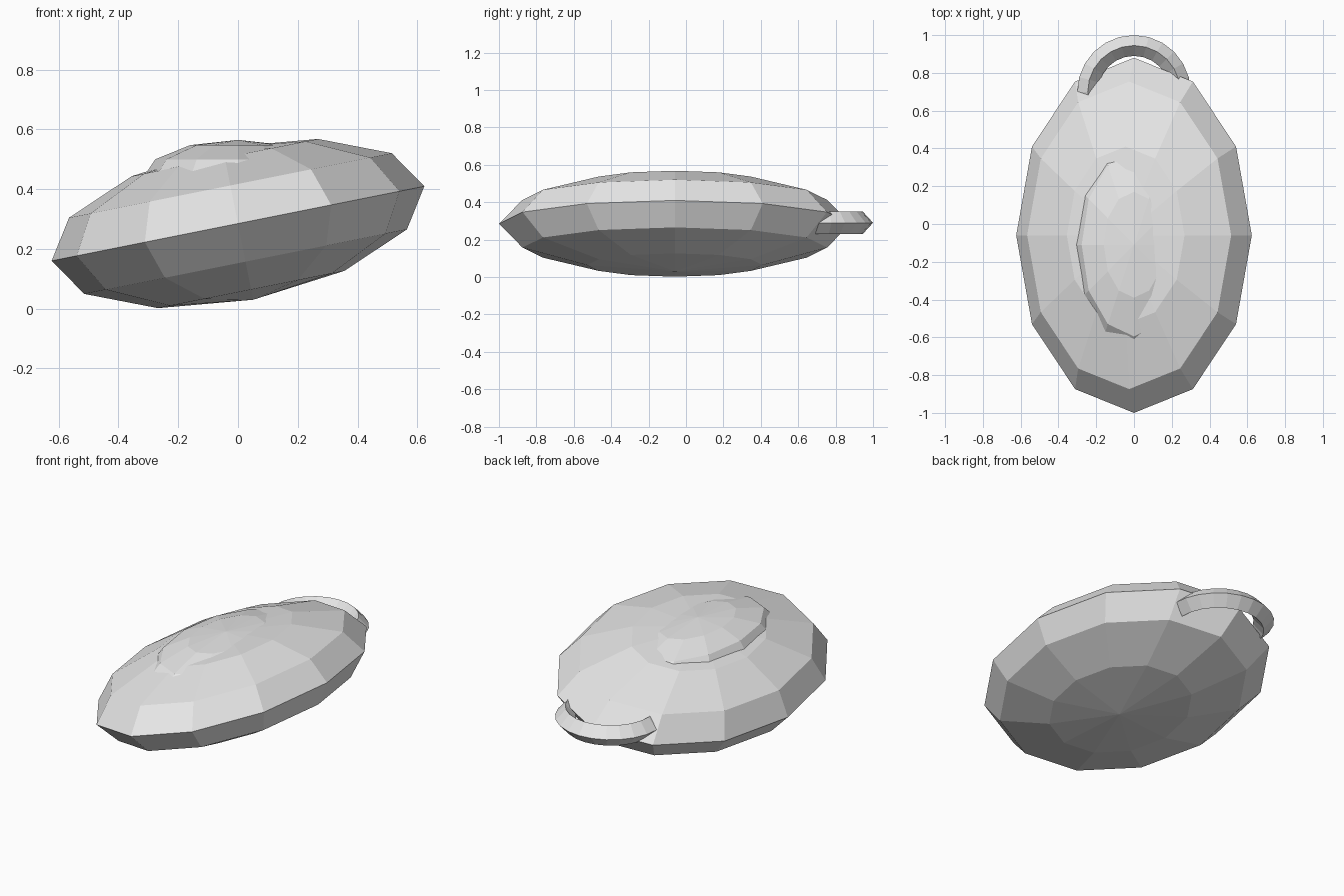
import bpy, bmesh, math
from mathutils import Matrix, Vector

cube = bpy.data.objects.get("Cube")
if cube:
    bpy.data.objects.remove(cube, do_unlink=True)

grey = bpy.data.materials.new("light_grey")
grey.use_nodes = True
grey.diffuse_color = (0.8, 0.8, 0.8, 1)
grey.node_tree.nodes["Principled BSDF"].inputs["Base Color"].default_value = grey.diffuse_color


def add_object(name, bm):
    bmesh.ops.recalc_face_normals(bm, faces=bm.faces)
    mesh = bpy.data.meshes.new(name)
    bm.to_mesh(mesh)
    bm.free()
    mesh.materials.append(grey)
    obj = bpy.data.objects.new(name, mesh)
    bpy.context.collection.objects.link(obj)
    return obj


def ellipsoid(name, centre, radii, tilt=0.0):
    # Twelve-sided flat-shaded ellipsoid, tilted about the y axis
    bm = bmesh.new()
    bmesh.ops.create_uvsphere(bm, u_segments=12, v_segments=6, radius=1)
    bm.transform(Matrix.Translation(centre) @ Matrix.Rotation(tilt, 4, 'Y')
                 @ Matrix.Diagonal((*radii, 1)))
    return add_object(name, bm)


def ring(name, centre, radius, half_width, half_height, segments):
    # Diamond section spun into a flat ring
    bm = bmesh.new()
    section = [(radius + half_width, 0), (radius, half_height),
               (radius - half_width, 0), (radius, -half_height)]
    verts = [bm.verts.new((x, 0, z)) for x, z in section]
    edges = [bm.edges.new((verts[i], verts[i - 1])) for i in range(4)]
    bmesh.ops.spin(bm, geom=verts + edges, cent=(0, 0, 0), axis=(0, 0, 1),
                   angle=math.tau, steps=segments, use_merge=True)
    bmesh.ops.remove_doubles(bm, verts=bm.verts, dist=0.0001)
    bm.transform(Matrix.Translation(centre))
    return add_object(name, bm)


# Tilted main body
ellipsoid("body", Vector((0, -0.06, 0.285)), (0.636, 0.94, 0.26), -math.atan(0.2))

# Low dome half sunk into the top
ellipsoid("top_dome", Vector((0, -0.11, 0.435)), (0.32, 0.56, 0.13))

# Ring through the back end
ring("back_ring", Vector((0, 0.70, 0.29)), 0.245, 0.055, 0.06, 24)
